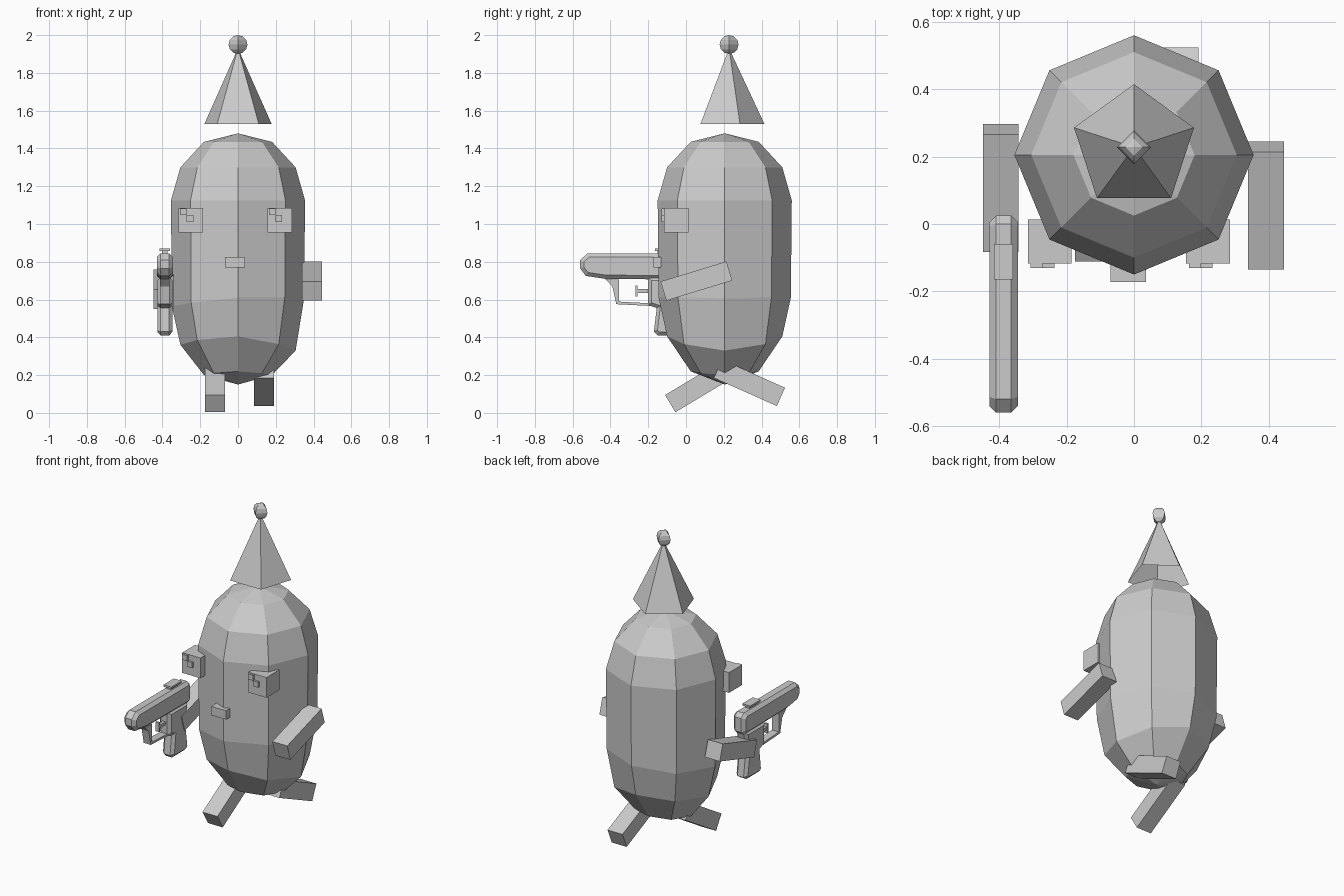
import bpy, bmesh, math
from mathutils import Matrix, Vector

cube = bpy.data.objects.get("Cube")
if cube:
    bpy.data.objects.remove(cube, do_unlink=True)

grey = bpy.data.materials.new("plain grey")
grey.use_nodes = True
COLOUR = (0.6, 0.6, 0.6, 1)
grey.diffuse_color = COLOUR
grey.node_tree.nodes["Principled BSDF"].inputs["Base Color"].default_value = COLOUR


def finish(name, bm, recalc=True):
    if recalc:
        bmesh.ops.recalc_face_normals(bm, faces=bm.faces)
    mesh = bpy.data.meshes.new(name)
    bm.to_mesh(mesh)
    bm.free()
    mesh.materials.append(grey)
    obj = bpy.data.objects.new(name, mesh)
    bpy.context.collection.objects.link(obj)
    return obj


def box(name, centre, size, tilt=0):
    """Box tilted about the x axis; a positive tilt raises its back end."""
    bm = bmesh.new()
    m = (Matrix.Translation(centre) @ Matrix.Rotation(math.radians(tilt), 4, 'X')
         @ Matrix.Diagonal((*size, 1)))
    bmesh.ops.create_cube(bm, size=1, matrix=m)
    return finish(name, bm)


def side_plate(name, profile, x, width, bevel):
    """Side profile of (y, z) points, thickened along x with chamfered rims."""
    bm = bmesh.new()
    face = bm.faces.new([bm.verts.new((x - width / 2, y, z)) for y, z in profile])
    out = bmesh.ops.extrude_face_region(bm, geom=[face])
    moved = [v for v in out["geom"] if isinstance(v, bmesh.types.BMVert)]
    bmesh.ops.translate(bm, verts=moved, vec=(width, 0, 0))
    rims = [e for e in bm.edges if abs(e.verts[0].co.x - e.verts[1].co.x) < 1e-5]
    if bevel:
        bmesh.ops.bevel(bm, geom=rims, offset=bevel, segments=1, affect='EDGES')
    return finish(name, bm)


# Body: eight-sided capsule, its lower rings slightly uneven
SIDES = 8
bm = bmesh.new()
# radius, height, rise towards front and back, tilt along x
rings = [(0.18, 0.2, 0.02, 0), (0.305, 0.345, 0.06, -0.05), (0.35, 0.585, 0.025, 0.06),
         (0.355, 1.125, 0, 0), (0.305, 1.3, 0, 0), (0.18, 1.435, 0, 0)]
loops = []
for r, z, rise, lean in rings:
    loop = []
    for i in range(SIDES):
        a = math.tau * i / SIDES
        x, y = r * math.cos(a), r * math.sin(a)
        loop.append(bm.verts.new((x, 0.205 + y, z + rise * math.sin(a) ** 2 + lean * x)))
    loops.append(loop)
foot, crown = bm.verts.new((0, 0.205, 0.15)), bm.verts.new((0, 0.205, 1.48))
for i in range(SIDES):
    j = (i + 1) % SIDES
    for low, high in zip(loops, loops[1:]):
        bm.faces.new((low[i], low[j], high[j], high[i]))
    bm.faces.new((foot, loops[0][j], loops[0][i]))
    bm.faces.new((crown, loops[-1][i], loops[-1][j]))
finish("body", bm)

# Party hat: open five-sided cone with a faceted bobble
bm = bmesh.new()
tip = bm.verts.new((0, 0.228, 1.93))
rim = []
for i in range(5):
    a = math.pi / 2 + math.tau * i / 5
    rim.append(bm.verts.new((0.187 * math.cos(a), 0.228 + 0.187 * math.sin(a), 1.53)))
for i in range(5):
    bm.faces.new((rim[i], rim[(i + 1) % 5], tip))
finish("hat_cone", bm, recalc=False)

bm = bmesh.new()
bmesh.ops.create_uvsphere(bm, u_segments=4, v_segments=6, radius=0.05,
                          matrix=Matrix.Translation((0, 0.228, 1.95)))
finish("hat_bobble", bm)

# Eyes, each with a stepped pupil
for side, x in (("right", -0.25), ("left", 0.22)):
    box(side + "_eye", (x, -0.052, 1.02), (0.13, 0.13, 0.13))
    for k, name in enumerate(("upper", "lower")):
        box(f"{side}_pupil_{name}", (x - 0.039 + 0.035 * k, -0.12, 1.064 - 0.035 * k),
            (0.035, 0.02, 0.035))

# Nose
box("nose", (-0.017, -0.135, 0.798), (0.106, 0.075, 0.057))

# Arms and legs
LIMB = (0.106, 0.365, 0.106)
box("left_arm", (0.392, 0.055, 0.698), LIMB, 17)
box("right_arm", (-0.395, 0.107, 0.655), LIMB, 17)
box("right_leg", (-0.122, 0.073, 0.143), LIMB, 31)
box("left_leg", (0.138, 0.336, 0.159), LIMB, -24)

# Pistol
GUN_X = -0.387
slide = [(-0.52, 0.845), (-0.56, 0.81), (-0.56, 0.765), (-0.53, 0.725), (-0.43, 0.71),
         (-0.39, 0.67), (-0.37, 0.58), (-0.355, 0.58), (-0.355, 0.705), (0, 0.705),
         (0.025, 0.73), (0.025, 0.82), (0, 0.845)]
barrel = slide[:5] + slide[9:]
side_plate("gun_slide", barrel, GUN_X, 0.085, 0.02)
side_plate("gun_guard_front", slide[4:9], GUN_X, 0.05, 0)
grip = [(-0.2, 0.72), (-0.2, 0.57), (-0.155, 0.555), (-0.17, 0.43), (-0.15, 0.41),
        (-0.03, 0.41), (0, 0.43), (-0.025, 0.6), (0, 0.72)]
side_plate("gun_grip", grip, GUN_X, 0.08, 0.018)
box("gun_guard_bottom", (GUN_X, -0.28, 0.578), (0.05, 0.18, 0.014), -3)
box("gun_trigger_bar", (GUN_X, -0.225, 0.645), (0.02, 0.08, 0.02))
box("gun_trigger", (GUN_X, -0.262, 0.645), (0.025, 0.012, 0.06))
box("gun_sight_stem", (GUN_X, -0.112, 0.85), (0.03, 0.08, 0.025))
box("gun_sight", (GUN_X, -0.112, 0.864), (0.056, 0.105, 0.012))
